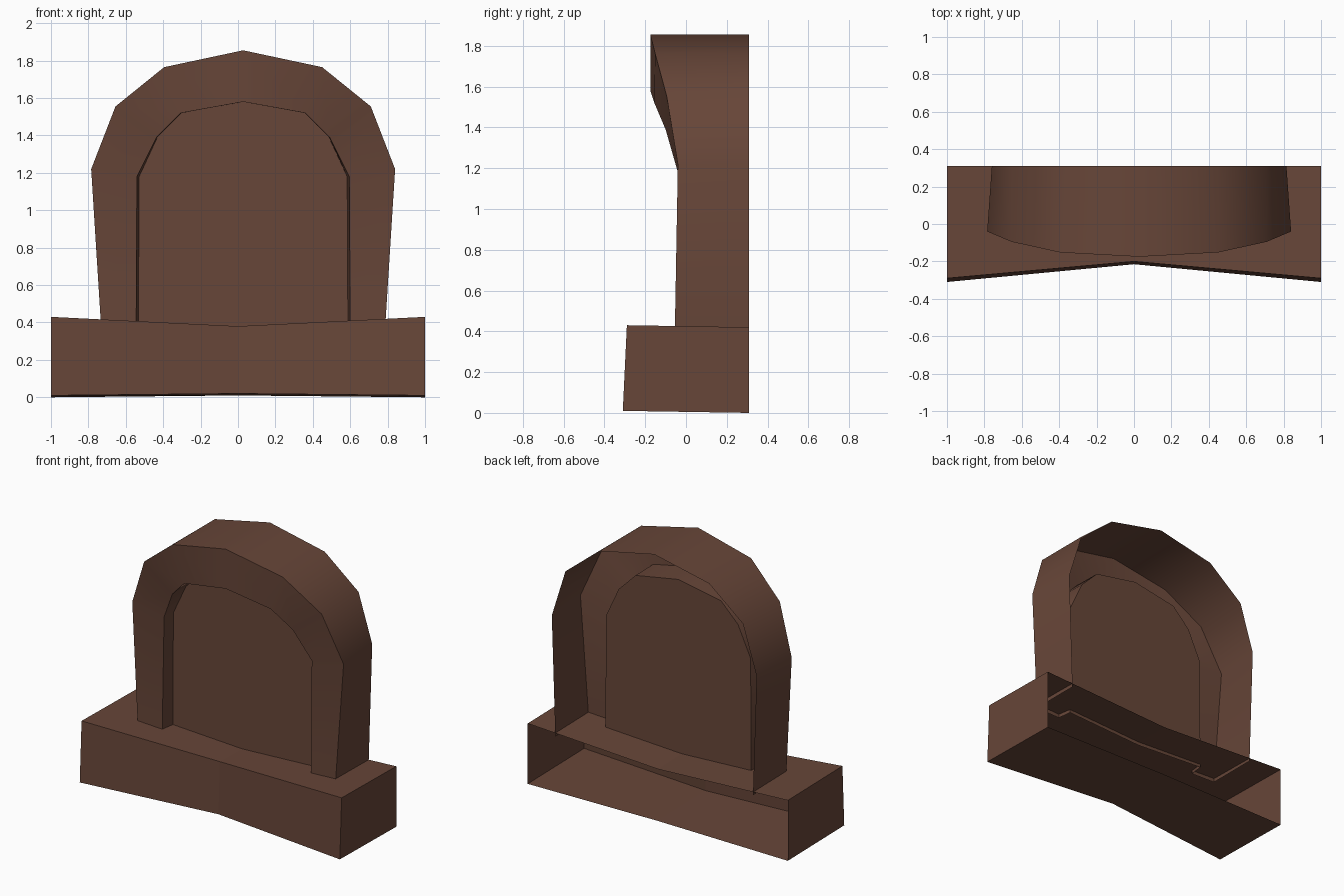
import bpy, bmesh

if "Cube" in bpy.data.objects:
    bpy.data.objects.remove(bpy.data.objects["Cube"])

brown = bpy.data.materials.new("dark_brown")
brown.diffuse_color = (0.136, 0.061, 0.040, 1)
brown.use_nodes = True
brown.node_tree.nodes["Principled BSDF"].inputs["Base Color"].default_value = brown.diffuse_color


def make_object(name, bm):
    mesh = bpy.data.meshes.new(name)
    bm.to_mesh(mesh)
    bm.free()
    mesh.materials.append(brown)
    obj = bpy.data.objects.new(name, mesh)
    bpy.context.collection.objects.link(obj)
    return obj


def skin(bm, a, b):
    """Join two rows of vertices with quads."""
    for i in range(len(a) - 1):
        bm.faces.new((a[i], b[i], b[i + 1], a[i + 1]))


# Plinth: sagging block with a notched front and an open back
bm = bmesh.new()
rows = []
for y_end, y_mid, z_end, z_mid in (
        (0.31, 0.31, 0.42, 0.37),      # top back
        (-0.29, -0.20, 0.43, 0.38),    # top front
        (-0.31, -0.215, 0.01, 0.02),   # bottom front
        (0.31, 0.31, 0.0, 0.01)):      # bottom back
    rows.append([bm.verts.new(p) for p in
                 ((-1, y_end, z_end), (0, y_mid, z_mid), (1, y_end, z_end))])
for a, b in zip(rows, rows[1:]):
    skin(bm, a, b)
bm.faces.new([r[0] for r in reversed(rows)])
bm.faces.new([r[-1] for r in rows])
make_object("plinth", bm)

# Arch: half profiles (half width, y, z) from foot to crown, mirrored
CENTRE = 0.0275
outer = [(0.76, -0.055, 0.385), (0.8125, -0.04, 1.22), (0.6825, -0.095, 1.555),
         (0.4225, -0.152, 1.765), (0, -0.175, 1.855)]
inner = [(0.572, -0.055, 0.38), (0.568, -0.04, 1.18), (0.4625, -0.10, 1.39),
         (0.3325, -0.155, 1.52), (0, -0.175, 1.58)]
outer_back = [(w - (0.025 if i == 1 else 0), 0.31, z)
              for i, (w, y, z) in enumerate(outer)]
panel = [(w - (0.012 if i in (0, 1) else 0.004 if w else 0), 0.045, z)
         for i, (w, y, z) in enumerate(inner)]


def arch_row(bm, half):
    pts = [(CENTRE - w, y, z) for w, y, z in half]
    pts += [(CENTRE + w, y, z) for w, y, z in reversed(half[:-1])]
    return [bm.verts.new(p) for p in pts]


bm = bmesh.new()
rows = [arch_row(bm, h) for h in (outer_back, outer, inner, panel)]
for a, b in zip(rows, rows[1:]):
    skin(bm, a, b)
arch = make_object("arch_surround", bm)
bpy.context.view_layer.objects.active = arch
arch.select_set(True)
bpy.ops.object.shade_smooth_by_angle(angle=0.75)

# Recessed panel, its foot sunk into the sagging plinth top
bm = bmesh.new()
face = arch_row(bm, panel)
foot = bm.verts.new((0, 0.045, 0.35))
bm.faces.new(list(reversed(face)) + [foot])
make_object("recessed_panel", bm)
